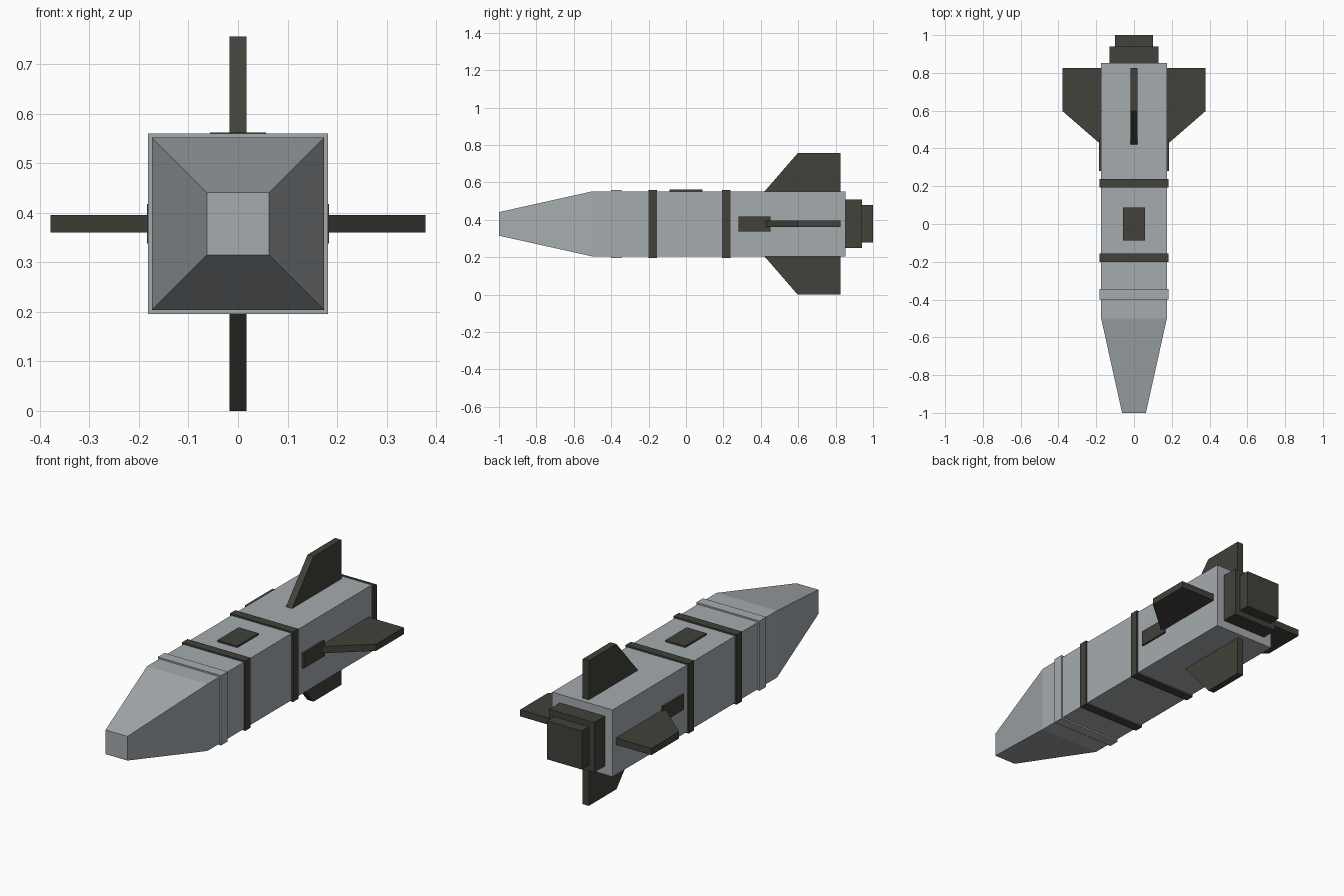
import bpy, bmesh, math
from mathutils import Matrix, Vector

if "Cube" in bpy.data.objects:
    bpy.data.objects.remove(bpy.data.objects["Cube"], do_unlink=True)

CZ = 0.378      # height of the long axis
HALF = 0.174    # half width of the square body


def material(name, rgb):
    m = bpy.data.materials.new(name)
    m.use_nodes = True
    m.diffuse_color = (*rgb, 1)
    bsdf = next(n for n in m.node_tree.nodes if n.type == "BSDF_PRINCIPLED")
    bsdf.inputs["Base Color"].default_value = (*rgb, 1)
    bsdf.inputs["Roughness"].default_value = 0.7
    return m


GREY = material("light grey", (0.376, 0.407, 0.429))
DARK = material("dark olive grey", (0.054, 0.053, 0.043))


def finish(name, bm, mat):
    bmesh.ops.recalc_face_normals(bm, faces=bm.faces)
    mesh = bpy.data.meshes.new(name)
    bm.to_mesh(mesh)
    bm.free()
    mesh.materials.append(mat)
    obj = bpy.data.objects.new(name, mesh)
    bpy.context.collection.objects.link(obj)
    return obj


def box(name, lo, hi, mat):
    bm = bmesh.new()
    lo, hi = Vector(lo), Vector(hi)
    bmesh.ops.create_cube(bm, size=1, matrix=Matrix.Translation((lo + hi) / 2)
                          @ Matrix.Diagonal((*(hi - lo), 1)))
    return finish(name, bm, mat)


def square_loft(name, sections, mat):
    """Square rings (y, half width) joined along the long axis."""
    bm = bmesh.new()
    rings = [[bm.verts.new((sx * h, y, CZ + sz * h))
              for sx, sz in ((-1, -1), (1, -1), (1, 1), (-1, 1))] for y, h in sections]
    for a, b in zip(rings, rings[1:]):
        for i in range(4):
            j = (i + 1) % 4
            bm.faces.new((a[i], a[j], b[j], b[i]))
    bm.faces.new(rings[0])
    bm.faces.new(rings[-1])
    return finish(name, bm, mat)


def fin(name, angle):
    """Upright swept fin, turned about the long axis."""
    bm = bmesh.new()
    profile = [(0.42, 0.15), (0.42, HALF), (0.597, 0.378), (0.825, 0.378), (0.825, 0.15)]
    face = bm.faces.new([bm.verts.new((-0.0175, y, z)) for y, z in profile])
    ext = bmesh.ops.extrude_face_region(bm, geom=[face])
    moved = [v for v in ext["geom"] if isinstance(v, bmesh.types.BMVert)]
    bmesh.ops.translate(bm, verts=moved, vec=(0.035, 0, 0))
    bm.transform(Matrix.Translation((0, 0, CZ)) @ Matrix.Rotation(angle, 4, "Y"))
    return finish(name, bm, DARK)


# Body with tapered nose
square_loft("body", [(-1.0, 0.063), (-0.5, HALF), (0.853, HALF)], GREY)

# Collar and straps
square_loft("nose_collar", [(-0.40, 0.182), (-0.345, 0.182)], GREY)
square_loft("front_strap", [(-0.201, 0.182), (-0.156, 0.182)], DARK)
square_loft("rear_strap", [(0.193, 0.182), (0.238, 0.182)], DARK)

# Stepped exhaust
square_loft("exhaust_base", [(0.84, 0.13), (0.94, 0.13)], DARK)
square_loft("exhaust_nozzle", [(0.93, 0.10), (1.0, 0.10)], DARK)

# Tail fins
for i, side in enumerate(("top", "left", "bottom", "right")):
    fin(side + "_fin", i * math.pi / 2)

# Top hatch and side plates
box("top_hatch", (-0.057, -0.087, CZ + 0.16), (0.057, 0.087, CZ + 0.184), DARK)
for side, s in (("left", 1), ("right", -1)):
    xs = sorted((s * 0.16, s * 0.184))
    box(side + "_plate", (xs[0], 0.28, CZ - 0.04), (xs[1], 0.452, CZ + 0.04), DARK)
